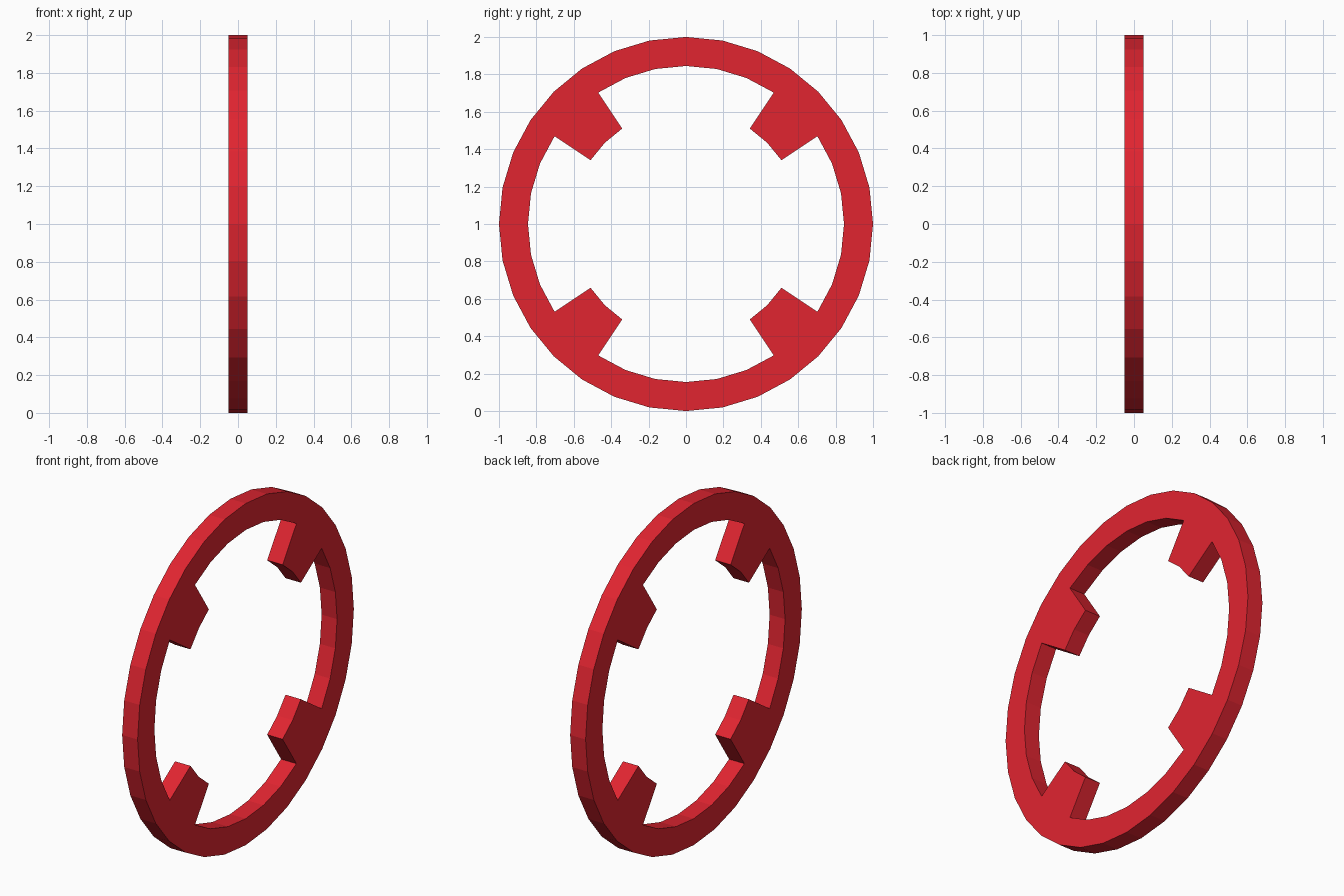
import bpy, bmesh, math

if "Cube" in bpy.data.objects:
    bpy.data.objects.remove(bpy.data.objects["Cube"])

SIDES, HALF = 32, 0.05
OUTER, INNER, TAB = 1.0, 0.845, 0.614

red = bpy.data.materials.new("red")
red.diffuse_color = (0.75, 0.018, 0.03, 1)
red.use_nodes = True
red.node_tree.nodes["Principled BSDF"].inputs["Base Color"].default_value = red.diffuse_color

bm = bmesh.new()


def point(x, radius, step):
    a = 2 * math.pi * step / SIDES
    return bm.verts.new((x, radius * math.sin(a), 1 + radius * math.cos(a)))


def ring(x, radius):
    return [point(x, radius, i) for i in range(SIDES)]


# flat 32-sided band
rings = [ring(-HALF, OUTER), ring(HALF, OUTER), ring(HALF, INNER), ring(-HALF, INNER)]
inner_faces = []
for k in range(4):
    a, b = rings[k], rings[(k + 1) % 4]
    for i in range(SIDES):
        j = (i + 1) % SIDES
        f = bm.faces.new((a[i], a[j], b[j], b[i]))
        if k == 2:
            inner_faces.append(f)

# four tabs, each two segments wide, pulled straight in towards the centre
for q in range(4):
    first = 3 + 8 * q
    res = bmesh.ops.extrude_face_region(bm, geom=inner_faces[first:first + 2])
    for v in res["geom"]:
        if isinstance(v, bmesh.types.BMVert):
            v.co.y *= TAB / INNER
            v.co.z = 1 + (v.co.z - 1) * TAB / INNER
    bmesh.ops.delete(bm, geom=inner_faces[first:first + 2], context='FACES')

bmesh.ops.recalc_face_normals(bm, faces=bm.faces[:])
mesh = bpy.data.meshes.new("tabbed_ring")
bm.to_mesh(mesh)
bm.free()
mesh.materials.append(red)
obj = bpy.data.objects.new("tabbed_ring", mesh)
bpy.context.collection.objects.link(obj)
